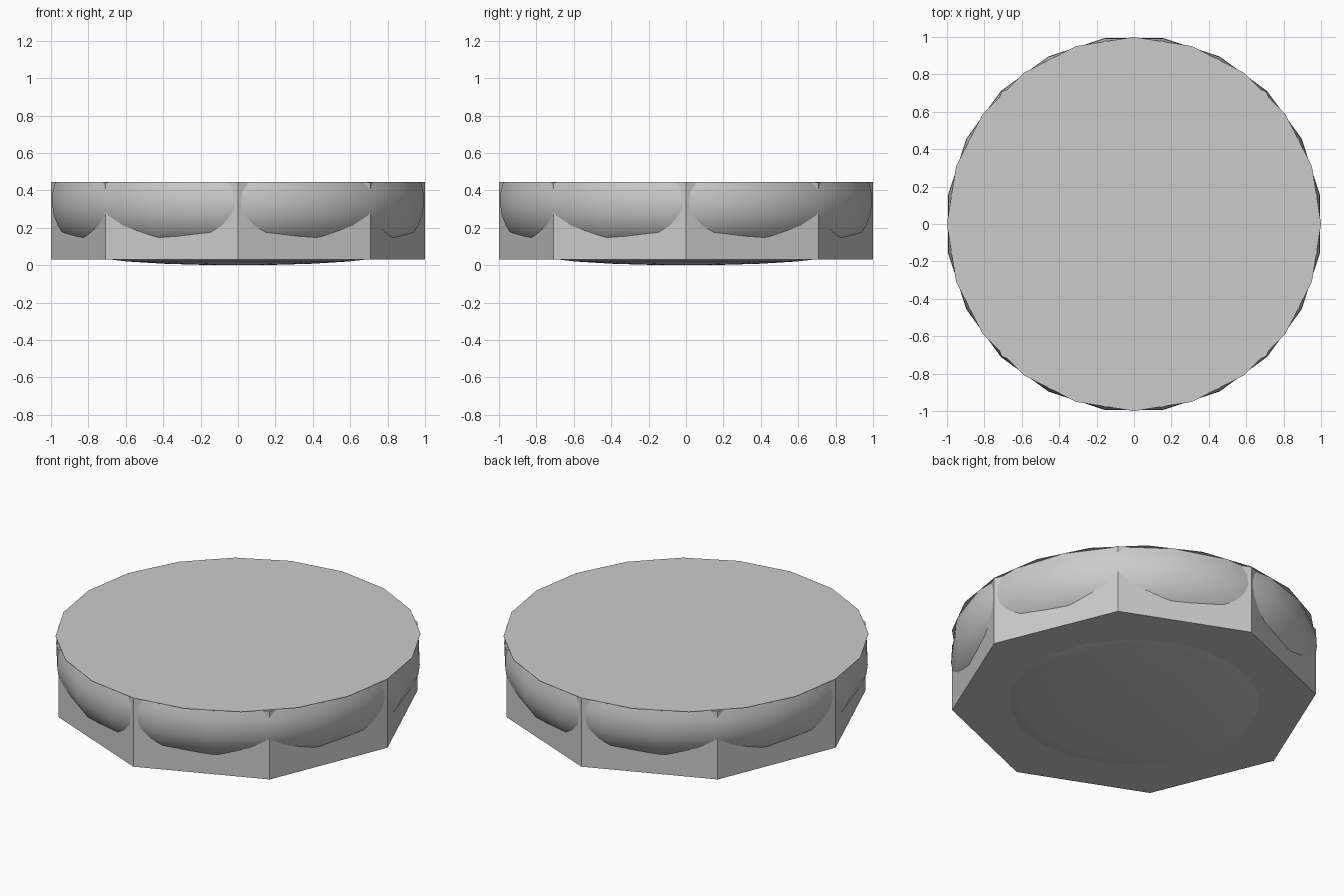
import bpy, bmesh
from math import sin, cos, radians, tau

if "Cube" in bpy.data.objects:
    bpy.data.objects.remove(bpy.data.objects["Cube"])


def lathe(name, profile, sides, offset=0.0, smooth=None):
    """Revolve (radius, z) points around z; open ends are capped with n-gons."""
    bm = bmesh.new()
    rings = []
    for r, z in profile:
        rings.append([bm.verts.new((r * cos(offset + tau * i / sides),
                                    r * sin(offset + tau * i / sides), z))
                      for i in range(sides)])
    for a, b in zip(rings, rings[1:]):
        for i in range(sides):
            j = (i + 1) % sides
            bm.faces.new((a[i], a[j], b[j], b[i]))
    bm.faces.new(list(reversed(rings[0])))
    bm.faces.new(rings[-1])
    mesh = bpy.data.meshes.new(name)
    bm.to_mesh(mesh)
    bm.free()
    obj = bpy.data.objects.new(name, mesh)
    bpy.context.collection.objects.link(obj)
    if smooth:
        bpy.ops.object.select_all(action='DESELECT')
        obj.select_set(True)
        bpy.context.view_layer.objects.active = obj
        bpy.ops.object.shade_smooth_by_angle(angle=radians(smooth))
    return obj


# Eight-sided base with corners on the axes
lathe("octagonal_base", [(1.0, 0.03), (1.0, 0.442)], 8)

# Rounded bowl bulging through the sides and underside of the base
bowl_profile = [(0.12, 0.0), (0.4, 0.008), (0.6, 0.02), (0.72, 0.034),
                (0.81, 0.065), (0.88, 0.108), (0.935, 0.155), (0.975, 0.21),
                (0.998, 0.27), (1.006, 0.33), (1.003, 0.39), (0.99, 0.443)]
lathe("rounded_bowl", bowl_profile, 20, radians(9), smooth=40)

# Flat twenty-sided top plate
lathe("top_plate", [(1.0, 0.443), (1.0, 0.446)], 20)
